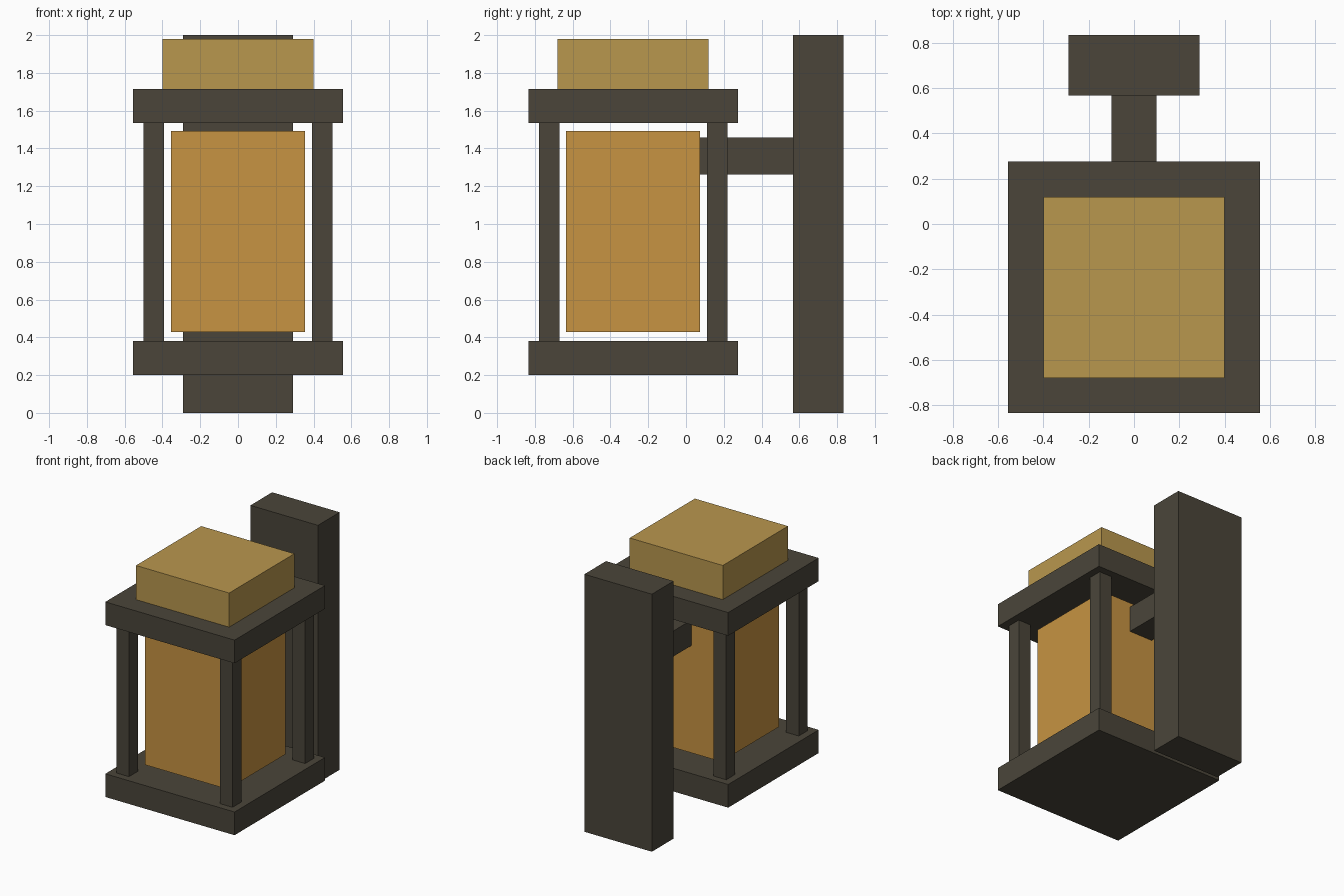
import bpy

default_cube = bpy.data.objects.get("Cube")
if default_cube:
    bpy.data.objects.remove(default_cube, do_unlink=True)


def make_material(name, rgb):
    mat = bpy.data.materials.new(name)
    mat.use_nodes = True
    color = (*rgb, 1.0)
    mat.diffuse_color = color
    shader = next(n for n in mat.node_tree.nodes if n.type == 'BSDF_PRINCIPLED')
    shader.inputs["Base Color"].default_value = color
    return mat


def box(name, mat, center, size):
    """Box with its size baked into the mesh."""
    bpy.ops.mesh.primitive_cube_add(size=1, location=center)
    obj = bpy.context.object
    obj.name = obj.data.name = name
    for v in obj.data.vertices:
        for axis in range(3):
            v.co[axis] *= size[axis]
    obj.data.materials.append(mat)
    return obj


iron = make_material("dark iron", (0.069, 0.060, 0.042))
brass = make_material("dull brass", (0.485, 0.309, 0.076))
amber = make_material("amber glass", (0.571, 0.292, 0.054))

LAMP_Y = -0.28      # centre line of the lantern
POST_OFFSET = 0.445

# Wall board and the arm that carries the lantern
box("wall_board", iron, (0, 0.70, 1.0), (0.58, 0.266, 2.0))
box("support_arm", iron, (0, 0.315, 1.36), (0.20, 0.52, 0.198))

# Lantern frame
for name, z in (("bottom_plate", 0.29), ("top_plate", 1.625)):
    box(name, iron, (0, LAMP_Y, z), (1.11, 1.11, 0.18))

for side, sx in (("left", 1), ("right", -1)):
    for end, sy in (("front", -1), ("back", 1)):
        box(f"{end}_{side}_post", iron,
            (sx * POST_OFFSET, LAMP_Y + sy * POST_OFFSET, 0.9575),
            (0.108, 0.108, 1.155))

# Glowing core and cap
box("glass_core", amber, (0, LAMP_Y, 0.96), (0.71, 0.71, 1.066))
box("brass_cap", brass, (0, LAMP_Y, 1.8475), (0.80, 0.80, 0.265))
